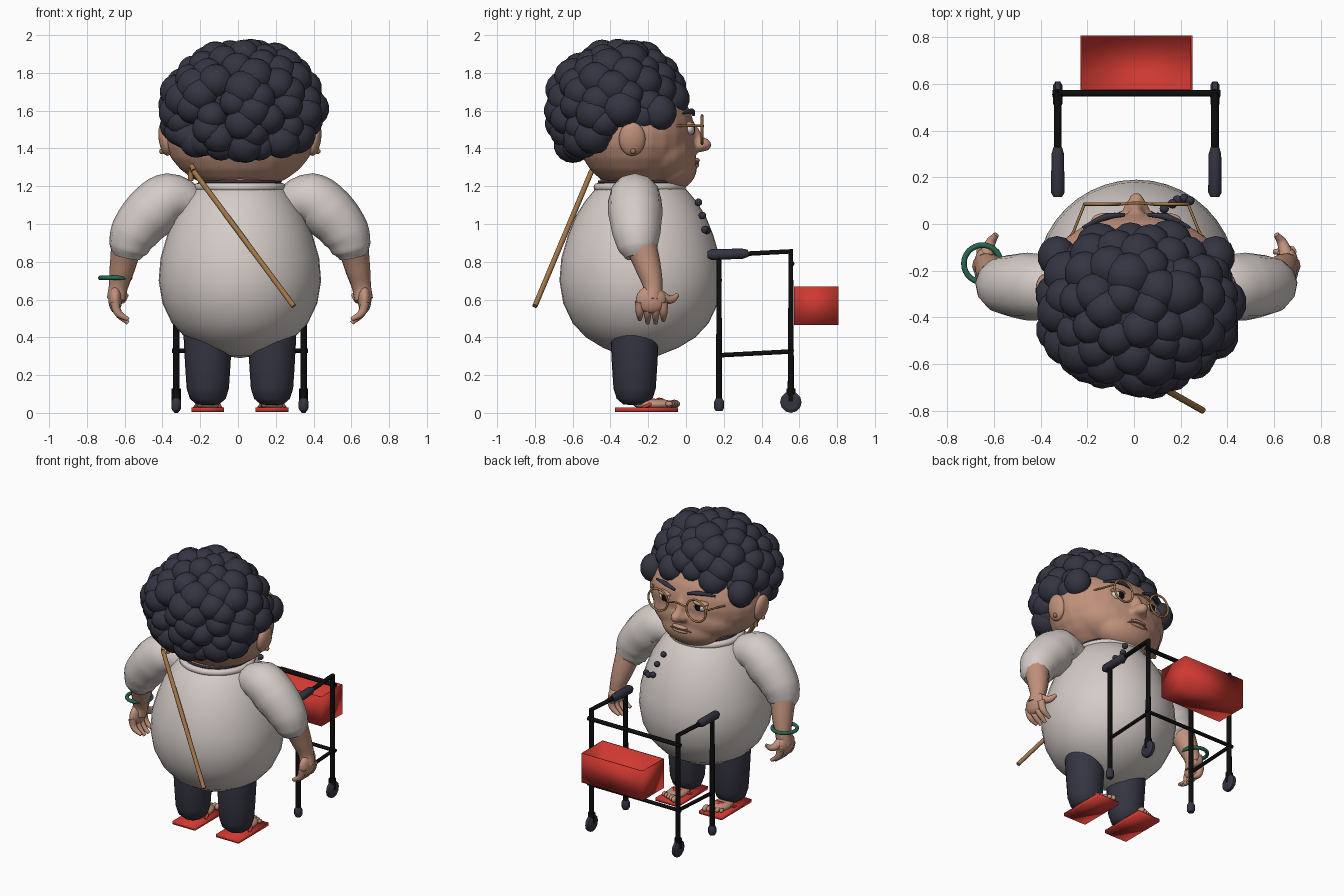
import bpy, bmesh, math, random
from mathutils import Vector, Matrix

if "Cube" in bpy.data.objects:
    bpy.data.objects.remove(bpy.data.objects["Cube"])
random.seed(7)


def mat(name, *rgb):
    m = bpy.data.materials.new(name)
    m.use_nodes = True
    m.diffuse_color = (*rgb, 1)
    m.node_tree.nodes["Principled BSDF"].inputs["Base Color"].default_value = (*rgb, 1)
    return m


SKIN = mat("skin", .53, .285, .20)
DARK = mat("charcoal", .035, .035, .055)
SHIRT = mat("off_white", .66, .60, .575)
BLACK = mat("black", .004, .004, .004)
RED = mat("red", .62, .04, .03)
GOLD = mat("bronze", .35, .18, .065)
GREEN = mat("green", .02, .13, .08)
WHITE = mat("eye_white", .72, .66, .62)
LIP = mat("lip_brown", .25, .11, .08)


def finish(name, bm, material):
    me = bpy.data.meshes.new(name)
    bm.to_mesh(me)
    bm.free()
    me.materials.append(material)
    for p in me.polygons:
        p.use_smooth = True
    ob = bpy.data.objects.new(name, me)
    bpy.context.collection.objects.link(ob)
    return ob


def add_ball(bm, centre, radii, rot=None, u=24, v=14):
    m = Matrix.Translation(centre) @ (rot or Matrix()) @ Matrix.Diagonal((*radii, 1))
    bmesh.ops.create_uvsphere(bm, u_segments=u, v_segments=v, radius=1, matrix=m)


def ball(name, centre, radii, material, rot=None):
    bm = bmesh.new()
    add_ball(bm, centre, radii, rot)
    return finish(name, bm, material)


def box(name, lo, hi, material, open_top=False):
    bm = bmesh.new()
    lo, hi = Vector(lo), Vector(hi)
    m = Matrix.Translation((lo + hi) / 2) @ Matrix.Diagonal((*(hi - lo), 1))
    bmesh.ops.create_cube(bm, size=1, matrix=m)
    if open_top:
        bm.normal_update()
        bmesh.ops.delete(bm, geom=[f for f in bm.faces if f.normal.z > .5], context="FACES")
    return finish(name, bm, material)


def tube(name, points, radii, material, bend=True, closed=False):
    """Round tube along points, with one radius or one for each point."""
    if not isinstance(radii, (list, tuple)):
        radii = [radii] * len(points)
    cu = bpy.data.curves.new(name, "CURVE")
    cu.dimensions = "3D"
    cu.bevel_depth = 1
    cu.bevel_resolution = 4
    cu.use_fill_caps = True
    cu.resolution_u = 6
    sp = cu.splines.new("BEZIER")
    sp.bezier_points.add(len(points) - 1)
    for bp, p, r in zip(sp.bezier_points, points, radii):
        bp.co, bp.radius = p, r
        bp.handle_left_type = bp.handle_right_type = "AUTO" if bend else "VECTOR"
    sp.use_cyclic_u = closed
    ob = bpy.data.objects.new(name, cu)
    bpy.context.collection.objects.link(ob)
    cu.materials.append(material)
    bpy.ops.object.select_all(action="DESELECT")
    ob.select_set(True)
    bpy.context.view_layer.objects.active = ob
    bpy.ops.object.convert(target="MESH")
    bpy.ops.object.shade_smooth_by_angle(angle=math.radians(50))


def ring(name, centre, radius, thick, material, upright=False):
    pts = []
    for i in range(12):
        a = i * math.tau / 12
        c, s = radius * math.cos(a), radius * math.sin(a)
        pts.append(Vector(centre) + Vector((c, 0, s) if upright else (c, s, 0)))
    tube(name, pts, thick, material, closed=True)


def lathe(name, centre, profile, material, steps=40):
    bm = bmesh.new()
    vs = [bm.verts.new((r, 0, z)) for r, z in profile]
    es = [bm.edges.new(p) for p in zip(vs, vs[1:])]
    bmesh.ops.spin(bm, geom=vs + es, axis=(0, 0, 1), cent=(0, 0, 0), angle=math.tau, steps=steps)
    bmesh.ops.remove_doubles(bm, verts=bm.verts, dist=.0005)
    bmesh.ops.recalc_face_normals(bm, faces=bm.faces)
    bmesh.ops.translate(bm, verts=bm.verts, vec=centre)
    finish(name, bm, material)


C = .01  # middle of the figure in x

# Shirt body, collar and neck
lathe("shirt_body", (C, -.24, 0),
      [(0, .29), (.1, .305), (.2, .345), (.29, .40), (.36, .475), (.41, .58), (.43, .70),
       (.42, .82), (.385, .94), (.345, 1.04), (.295, 1.12), (.245, 1.18), (.2, 1.21), (0, 1.21)], SHIRT)
ring("collar", (C, -.245, 1.195), .222, .022, SHIRT)
ring("collar_trim", (C, -.245, 1.224), .215, .007, DARK)
ball("neck", (C, -.245, 1.22), (.21, .21, .12), SKIN)

# Brooch beads on the chest
bm = bmesh.new()
for c in [(.13, .066, 1.115), (.165, .087, 1.045), (.185, .103, .97), (.215, .11, .965), (.24, .10, .97)]:
    add_ball(bm, c, (.02, .02, .02), u=12, v=8)
finish("chest_beads", bm, DARK)

# Head with cheeks, jaw and nose blended into one skin
bm = bmesh.new()
add_ball(bm, (C, -.265, 1.48), (.405, .312, .305))
add_ball(bm, (C, -.15, 1.38), (.32, .205, .175))
add_ball(bm, (C, -.085, 1.305), (.22, .145, .135))
add_ball(bm, (C, .083, 1.42), (.038, .054, .04))
add_ball(bm, (C, .04, 1.46), (.03, .045, .085), Matrix.Rotation(.3, 4, "X"))
for s in (1, -1):
    add_ball(bm, (C + s * .03, .065, 1.41), (.027, .033, .027))
head = finish("head", bm, SKIN)
blend = head.modifiers.new("blend", "REMESH")
blend.mode, blend.voxel_size, blend.use_smooth_shade = "VOXEL", .013, True
soften = head.modifiers.new("soften", "SMOOTH")
soften.factor, soften.iterations = .5, 6
tube("mouth", [(C - .13, .016, 1.295), (C - .06, .052, 1.32), (C, .064, 1.325), (C + .06, .052, 1.32),
               (C + .13, .016, 1.295)], [.003, .005, .006, .005, .003], LIP)
ball("upper_lip", (C, .053, 1.337), (.06, .02, .013), SKIN)
ball("lower_lip", (C, .052, 1.31), (.06, .018, .013), SKIN)

# Curly hair, a core with uneven clumps spread over it
bm = bmesh.new()
add_ball(bm, (.02, -.345, 1.64), (.385, .32, .30))
N = 115
for i in range(N):
    h = 1 - 2 * (i + .5) / N
    a = i * math.pi * (3 - math.sqrt(5)) + random.uniform(-.12, .12)
    w = math.sqrt(1 - h * h)
    c = Vector((.02 + .36 * w * math.cos(a), -.358 + .3 * w * math.sin(a), 1.60 + .305 * h))
    if c.z > 1.655 + .46 * c.y:
        r = random.uniform(.078, .108)
        add_ball(bm, c, (r, r, r * .95), u=14, v=9)
# Lower row at the nape and a side lock by each ear
for i in range(-4, 5):
    t = i * .3
    add_ball(bm, (C + .34 * math.sin(t), -.37 - .215 * math.cos(t), 1.405 + .10 * math.sin(t) ** 2),
             (.085, .08, .078), u=14, v=9)
for s in (1, -1):
    add_ball(bm, (C + s * .34, -.14, 1.59), (.085, .09, .095), u=14, v=9)
finish("curly_hair", bm, DARK)

# Face details and ears on both sides
for s, side in ((1, "left"), (-1, "right")):
    ball(side + "_eye", (C + s * .135, .015, 1.50), (.05, .03, .031), WHITE)
    ball(side + "_pupil", (C + s * .13, .033, 1.502), (.028, .015, .028), BLACK)
    ball(side + "_eyelid", (C + s * .135, .014, 1.526), (.058, .033, .017), SKIN)
    tube(side + "_eyebrow", [(C + s * .05, .04, 1.578), (C + s * .13, .03, 1.597), (C + s * .23, -.015, 1.585)],
         [.008, .015, .006], DARK)
    ball(side + "_ear", (C + s * .395, -.285, 1.45), (.035, .07, .09), SKIN, Matrix.Rotation(s * .15, 4, "Y"))
    ball(side + "_earring", (C + s * .412, -.28, 1.385), (.015, .015, .015), GOLD)
    ring(side + "_lens_rim", (C + s * .148, .085, 1.50), .075, .007, GOLD, True)
    tube(side + "_temple", [(C + s * .222, .085, 1.52), (C + s * .268, -.03, 1.52),
                            (C + s * .395, -.26, 1.51)], .006, GOLD, False)
tube("glasses_bridge", [(C - .073, .085, 1.505), (C, .09, 1.52), (C + .073, .085, 1.505)], .006, GOLD)

# Arms, hands, legs and sandals
for s, side in ((1, "left"), (-1, "right")):
    tube(side + "_sleeve", [(C + s * .18, -.25, 1.06), (C + s * .37, -.27, 1.13), (C + s * .47, -.268, 1.06),
                            (C + s * .56, -.262, .95), (C + s * .59, -.255, .87), (C + s * .60, -.25, .825)],
         [.07, .14, .145, .128, .105, .072], SHIRT)
    tube(side + "_forearm", [(C + s * .60, -.235, .88), (C + s * .622, -.20, .77), (C + s * .645, -.175, .66),
                             (C + s * .655, -.18, .60)], [.082, .068, .05, .05], SKIN)
    ball(side + "_palm", (C + s * .66, -.185, .60), (.036, .08, .072), SKIN)
    for i in range(4):
        y, drop = -.245 + i * .042, (.02, 0, 0, .015)[i]
        tube(f"{side}_finger_{i + 1}", [(C + s * .663, y, .59), (C + s * .645, y, .53),
                                        (C + s * .592, y, .475 + drop)], [.025, .021, .011], SKIN)
    tube(side + "_thumb", [(C + s * .645, -.14, .62), (C + s * .625, -.08, .60), (C + s * .60, -.045, .625)],
         [.032, .022, .012], SKIN)
    x = C + s * .17
    lathe(side + "_trouser_leg", (x, -.272, 0),
          [(0, .04), (.06, .045), (.095, .075), (.112, .13), (.12, .25), (.128, .40), (.12, .46), (0, .48)], DARK, 24)
    box(side + "_sandal", (x - .087, -.375, .006), (x + .087, -.043, .028), RED)
    ball(side + "_foot", (x, -.17, .045), (.062, .11, .03), SKIN)
    bm = bmesh.new()
    for i in range(5):
        r = .022 - i * .002
        add_ball(bm, (x - s * (.05 - i * .026), -.062 - i * .007, .048), (r * .85, r * 1.4, r), u=10, v=8)
    finish(side + "_toes", bm, SKIN)
    for k, edge in ((-1, "right"), (1, "left")):
        tube(f"{side}_sandal_strap_{edge}", [(x + k * .07, -.23, .025), (x + k * .05, -.18, .05),
                                             (x, -.13, .07), (x, -.09, .03)], .009, RED)

# Bangle on one wrist and cane hooked over the back
ring("bangle", (-.65, -.17, .715), .079, .012, GREEN)
tube("cane", [(.295, -.80, .565), (-.235, -.50, 1.28)], .014, GOLD, False)
tube("cane_hook", [(-.235, -.50, 1.28), (-.243, -.47, 1.305), (-.25, -.43, 1.29), (-.25, -.42, 1.23)], .014, GOLD)

# Walking frame
for s, side in ((1, "left"), (-1, "right")):
    x = C + s * .337
    tube(side + "_frame", [(x, .175, .05), (x, .175, .835), (x, .555, .855), (x, .555, .07)],
         .017, BLACK, False)
    tube(side + "_side_bar", [(x, .175, .305), (x, .555, .325)], .012, BLACK, False)
    tube(side + "_grip", [(x, .115, .838), (x, .135, .838), (x, .30, .843), (x, .33, .845)],
         [.018, .029, .027, .018], DARK, False)
    tube(side + "_rubber_foot", [(x, .175, .01), (x, .175, .025), (x, .175, .06), (x, .175, .075)],
         [.018, .026, .026, .018], DARK, False)
    tube(side + "_wheel", [(x - .02, .555, .057), (x - .01, .555, .057), (x + .01, .555, .057),
                           (x + .02, .555, .057)], [.040, .057, .057, .040], DARK, False)
    tube(side + "_fork", [(x, .555, .06), (x, .555, .13)], .024, BLACK, False)
for name, z, r in (("upper_cross_bar", .79, .014), ("lower_cross_bar", .33, .012)):
    tube(name, [(C - .36, .56, z), (C + .36, .56, z)], r, BLACK, False)

# Open basket with thin walls
basket = box("basket", (-.23, .572, .465), (.25, .808, .67), RED, open_top=True)
basket.modifiers.new("wall", "SOLIDIFY").thickness = .01
